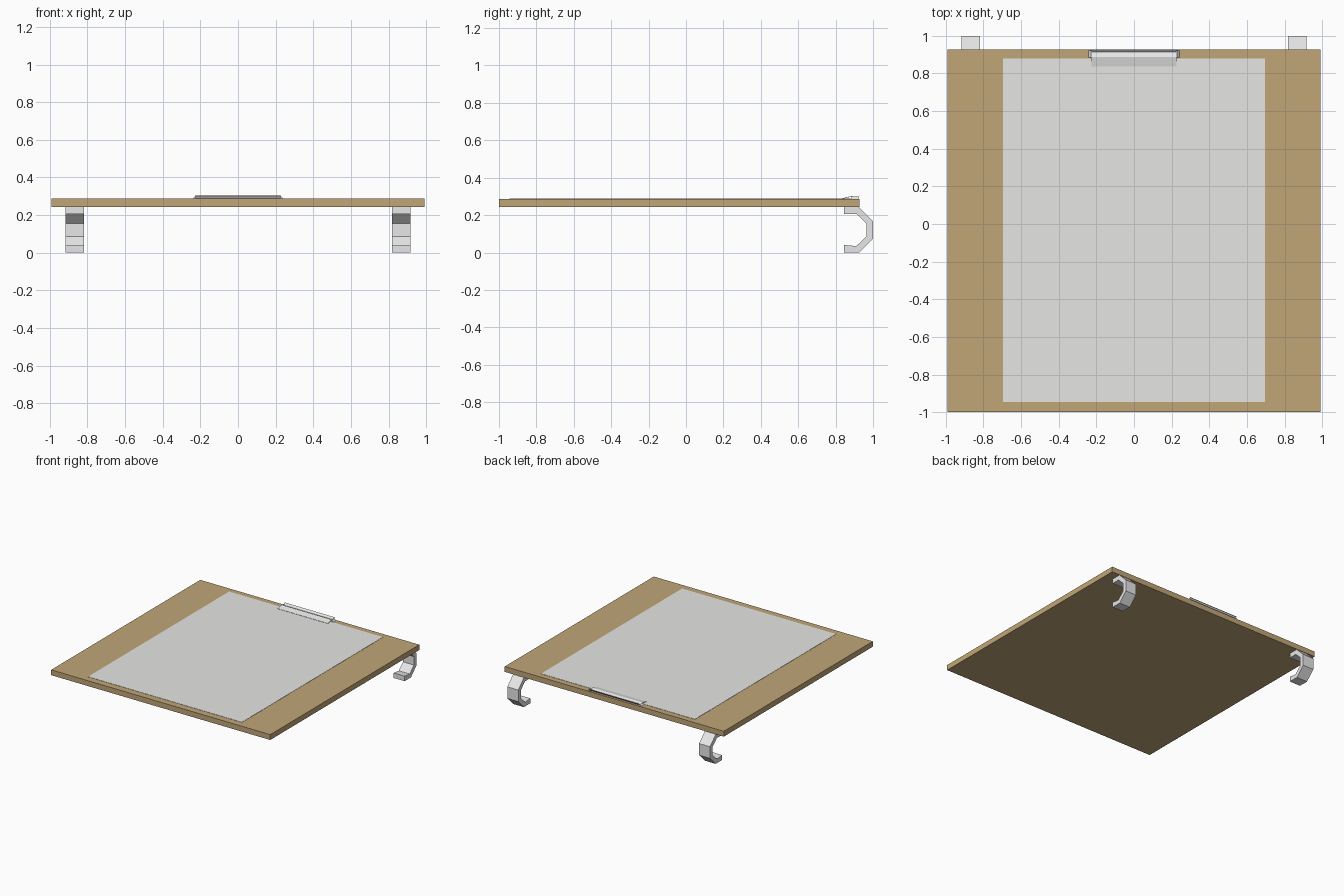
import bpy, bmesh

if "Cube" in bpy.data.objects:
    bpy.data.objects.remove(bpy.data.objects["Cube"])


def material(name, rgb):
    m = bpy.data.materials.new(name)
    m.diffuse_color = (*rgb, 1)
    m.use_nodes = True
    m.node_tree.nodes["Principled BSDF"].inputs["Base Color"].default_value = m.diffuse_color
    return m


wood = material("tan_wood", (0.53, 0.38, 0.185))
white = material("paper_white", (0.79, 0.79, 0.775))
metal = material("light_metal", (0.80, 0.80, 0.80))


def finish(name, bm, mat):
    bmesh.ops.recalc_face_normals(bm, faces=bm.faces)
    mesh = bpy.data.meshes.new(name)
    bm.to_mesh(mesh)
    bm.free()
    mesh.materials.append(mat)
    ob = bpy.data.objects.new(name, mesh)
    bpy.context.collection.objects.link(ob)
    return ob


def box(name, x0, x1, y0, y1, z0, z1, mat):
    bm = bmesh.new()
    bmesh.ops.create_cube(bm, size=1)
    for v in bm.verts:
        v.co = (x1 if v.co.x > 0 else x0,
                y1 if v.co.y > 0 else y0,
                z1 if v.co.z > 0 else z0)
    return finish(name, bm, mat)


def strip(name, x0, x1, outer, inner, mat):
    """Extrude along x the band between two matching (y, z) paths."""
    bm = bmesh.new()
    rings = []
    for o, i in zip(outer, inner):
        rings.append([bm.verts.new((x, *p)) for x, p in
                      ((x0, o), (x1, o), (x1, i), (x0, i))])
    for a, b in zip(rings, rings[1:]):
        for k in range(4):
            n = (k + 1) % 4
            bm.faces.new((a[k], a[n], b[n], b[k]))
    bm.faces.new(rings[0])
    bm.faces.new(rings[-1])
    return finish(name, bm, mat)


# Board and sheet of paper
box("board", -0.992, 0.992, -1.0, 0.928, 0.243, 0.287, wood)
box("paper", -0.697, 0.697, -0.945, 0.88, 0.286, 0.289, white)

# C-shaped hooks under the back corners
hook_out = [(0.845, 0.243), (0.925, 0.243), (1.0, 0.168),
            (1.0, 0.073), (0.927, 0.0), (0.845, 0.0)]
hook_in = [(0.845, 0.206), (0.912, 0.206), (0.965, 0.155),
           (0.965, 0.086), (0.91, 0.034), (0.845, 0.041)]
for side, name in ((-1, "left_hook"), (1, "right_hook")):
    strip(name, side * 0.819, side * 0.918, hook_out, hook_in, metal)

# Folded clip plate: sloping flap, valley and raised back lip
clip = [(0.838, 0.291), (0.887, 0.302), (0.913, 0.292), (0.928, 0.307)]
strip("clip_plate", -0.227, 0.227, clip,
      [(y, z - 0.003) for y, z in clip], metal)

# Small tapered tabs at the ends of the clip
for side, name in ((-1, "left_clip_tab"), (1, "right_clip_tab")):
    tab = box(name, min(side * 0.222, side * 0.242), max(side * 0.222, side * 0.242),
              0.884, 0.922, 0.286, 0.299, metal)
    for v in tab.data.vertices:
        if abs(v.co.x) > 0.23 and v.co.z > 0.29:
            v.co.x = side * 0.229
